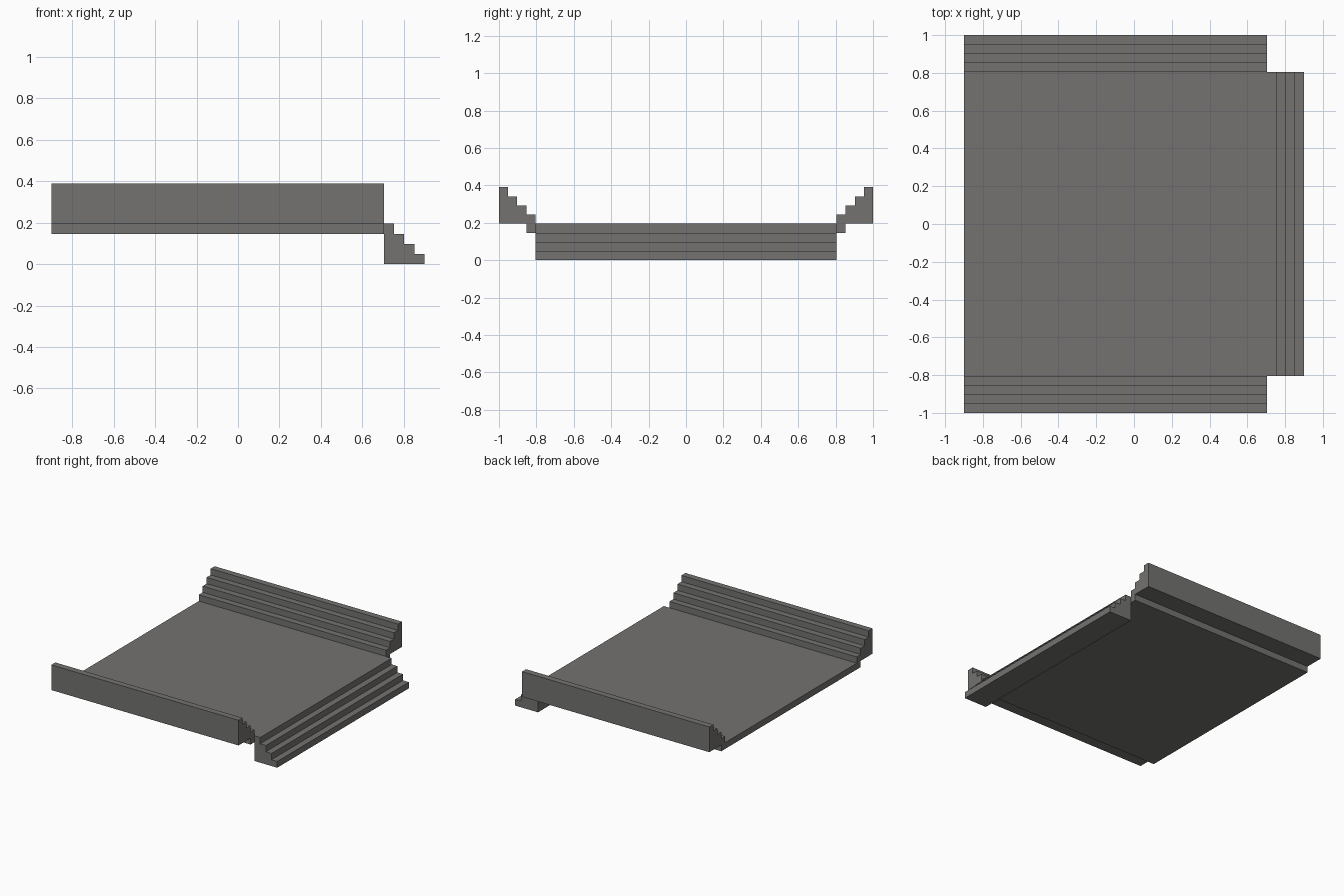
import bpy
import bmesh
from mathutils import Vector

if "Cube" in bpy.data.objects:
    bpy.data.objects.remove(bpy.data.objects["Cube"])

STEPS = 4
D = 0.195 / STEPS          # tread depth and riser height
X0, X1 = -0.9, 0.705       # platform extent in x
Y1 = 0.805                 # inner edge of the side stairs
TOP = 0.195                # platform height

stone = bpy.data.materials.new("dark grey stone")
stone.diffuse_color = (0.172, 0.170, 0.162, 1.0)
stone.use_nodes = True
stone.node_tree.nodes["Principled BSDF"].inputs["Base Color"].default_value = stone.diffuse_color


def extrude(name, points, direction):
    """Extrude a closed planar profile along a vector into a solid."""
    bm = bmesh.new()
    face = bm.faces.new([bm.verts.new(p) for p in points])
    new = bmesh.ops.extrude_face_region(bm, geom=[face], use_keep_orig=True)["geom"]
    verts = [g for g in new if isinstance(g, bmesh.types.BMVert)]
    bmesh.ops.translate(bm, verts=verts, vec=Vector(direction))
    bmesh.ops.recalc_face_normals(bm, faces=bm.faces)
    mesh = bpy.data.meshes.new(name)
    bm.to_mesh(mesh)
    bm.free()
    mesh.materials.append(stone)
    obj = bpy.data.objects.new(name, mesh)
    bpy.context.collection.objects.link(obj)
    return obj


def stair_profile():
    """Stair outline (run, height), rising away from run = 0."""
    pts = [(0, 0)]
    for i in range(STEPS):
        pts += [(i * D, (i + 1) * D), ((i + 1) * D, (i + 1) * D)]
    return pts + [(STEPS * D, 0)]


# Platform slab, reaching one tread under each side stair
w = Y1 + D
extrude("platform",
        [(X0, -w, TOP - D), (X1, -w, TOP - D), (X1, w, TOP - D), (X0, w, TOP - D)],
        (0, 0, D))

# Stairs climbing outwards from both sides of the platform
for side, name in ((-1, "front_stairs"), (1, "back_stairs")):
    extrude(name, [(X0, side * (Y1 + r), TOP + h) for r, h in stair_profile()],
            (X1 - X0, 0, 0))

# Stairs descending from the platform to the ground on the right
extrude("entry_stairs", [(0.9 - r, -Y1, h) for r, h in stair_profile()],
        (0, 2 * Y1, 0))
